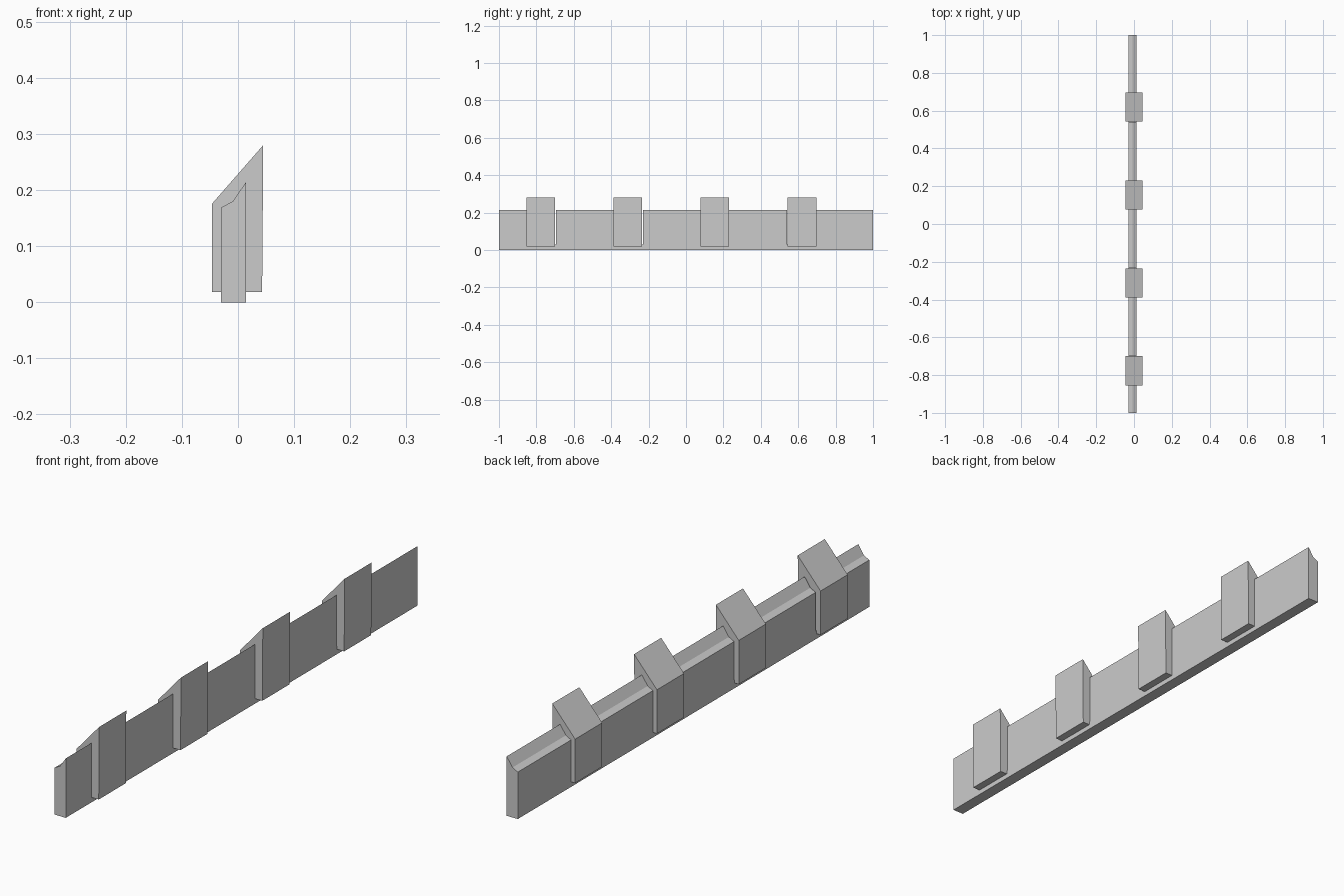
import bpy
import bmesh

cube = bpy.data.objects.get("Cube")
if cube:
    bpy.data.objects.remove(cube, do_unlink=True)

# Single stone colour
stone = bpy.data.materials.new("light_grey_stone")
stone.use_nodes = True
GREY = (0.6, 0.6, 0.6, 1.0)
stone.diffuse_color = GREY
stone.node_tree.nodes["Principled BSDF"].inputs["Base Color"].default_value = GREY


def prism(name, profile, spans):
    """Extrude an x-z profile along y over each (start, end) span."""
    bm = bmesh.new()
    for start, end in spans:
        face = bm.faces.new([bm.verts.new((x, start, z)) for x, z in profile])
        grown = bmesh.ops.extrude_face_region(bm, geom=[face])["geom"]
        moved = [v for v in grown if isinstance(v, bmesh.types.BMVert)]
        bmesh.ops.translate(bm, verts=moved, vec=(0, end - start, 0))
    bmesh.ops.dissolve_degenerate(bm, dist=1e-6, edges=bm.edges)
    bmesh.ops.recalc_face_normals(bm, faces=bm.faces)
    mesh = bpy.data.meshes.new(name)
    bm.to_mesh(mesh)
    bm.free()
    mesh.materials.append(stone)
    obj = bpy.data.objects.new(name, mesh)
    bpy.context.collection.objects.link(obj)
    return obj


# Long wall with a two-step sloping crest
wall = prism("wall",
             [(-0.03, 0), (0.014, 0), (0.014, 0.214), (-0.009, 0.18), (-0.03, 0.169)],
             [(-1, 1)])

# Slots in the wall that hold the merlons, with slim gaps beside some of them
slots = prism("slot_cutter",
              [(-0.1, 0.03), (0.1, 0.03), (0.1, 0.3), (-0.1, 0.3)],
              [(-0.845, -0.695), (-0.385, -0.231), (0.082, 0.225), (0.541, 0.69)])
slots.hide_render = True
cut = wall.modifiers.new("slots", "BOOLEAN")
cut.operation = "DIFFERENCE"
cut.object = slots
bpy.context.view_layer.objects.active = wall
bpy.ops.object.modifier_apply(modifier=cut.name)
bpy.data.objects.remove(slots, do_unlink=True)

# Four evenly spaced merlons with sloping tops
for i in range(4):
    middle = -0.777 + i * 0.4655
    prism(f"merlon_{i + 1}",
          [(-0.046, 0.018), (0.043, 0.018), (0.045, 0.28), (-0.046, 0.176)],
          [(middle - 0.077, middle + 0.077)])
